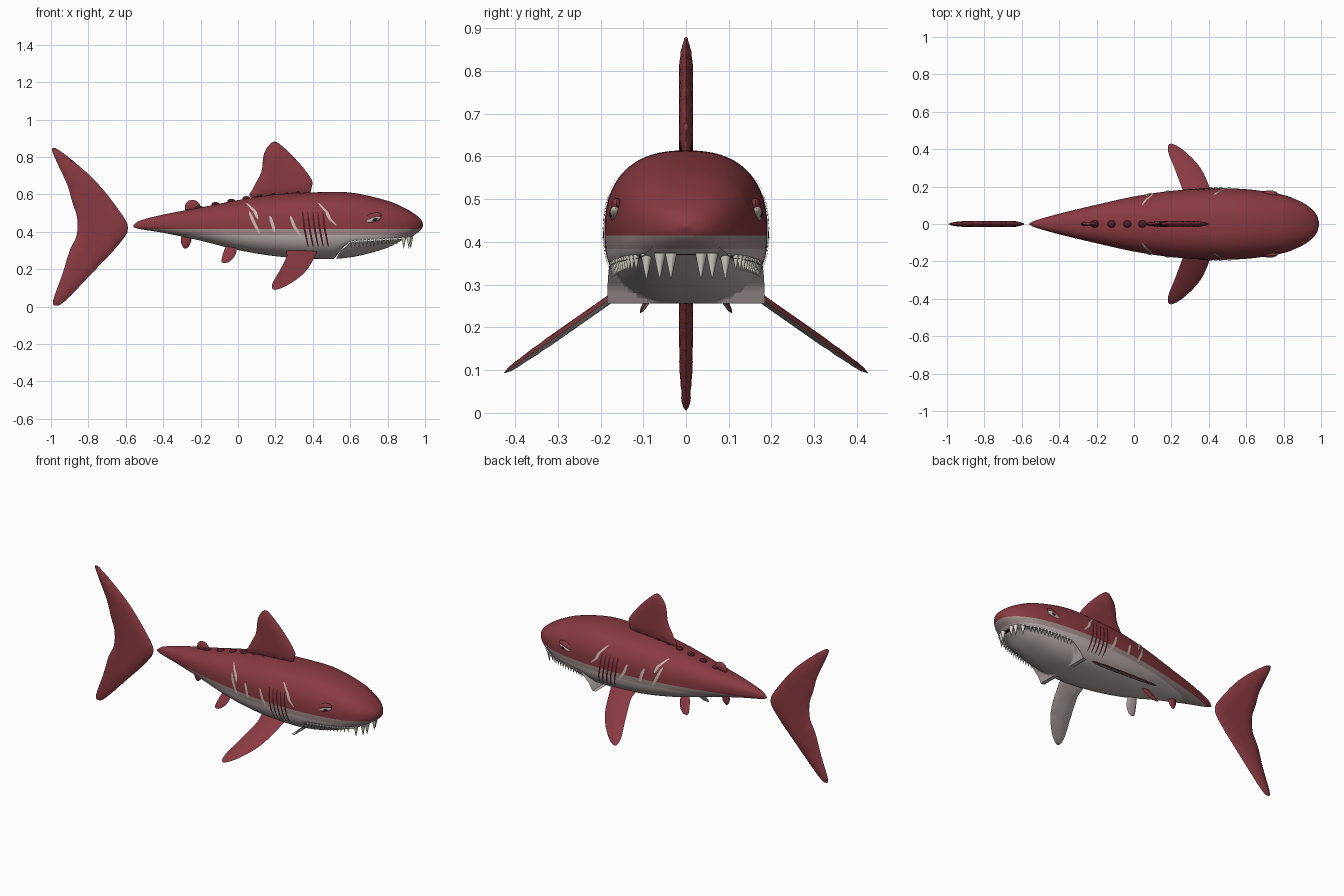
import bpy, bmesh, math
from mathutils import Vector, Matrix
from mathutils.geometry import intersect_point_line

if "Cube" in bpy.data.objects:
    bpy.data.objects.remove(bpy.data.objects["Cube"])


def material(name, r, g, b):
    m = bpy.data.materials.new(name)
    m.use_nodes = True
    m.diffuse_color = (r, g, b, 1)
    m.node_tree.nodes["Principled BSDF"].inputs["Base Color"].default_value = (r, g, b, 1)
    return m


RED = material("skin red", .25, .042, .054)
BAND = material("flank pink grey", .36, .27, .26)
BELLY = material("belly pale grey", .52, .45, .44)
DARK = material("dark red", .08, .012, .018)
TOOTH = material("tooth ivory", .74, .71, .64)
SCAR = material("scar pale", .58, .48, .44)
BLACK = material("pupil black", .02, .015, .015)


def finish(name, bm, mats, angle=40):
    bmesh.ops.recalc_face_normals(bm, faces=bm.faces)
    me = bpy.data.meshes.new(name)
    bm.to_mesh(me)
    bm.free()
    for m in mats:
        me.materials.append(m)
    me.shade_smooth()
    me.set_sharp_from_angle(angle=math.radians(angle))
    ob = bpy.data.objects.new(name, me)
    bpy.context.collection.objects.link(ob)
    return ob


# Body stations: x, top z, bottom z, half width
ROWS = [(-.56, .435, .425, .004), (-.53, .458, .416, .018), (-.4, .492, .395, .055),
        (-.2, .53, .353, .103), (0, .57, .303, .147), (.2, .6, .27, .177),
        (.4, .611, .256, .19), (.6, .61, .263, .186), (.8, .566, .31, .155),
        (.9, .523, .357, .115), (.95, .492, .388, .08), (.98, .464, .413, .042),
        (.99, .44, .434, .004)]
POWER = 2.45


def station(x):
    i = max(k for k in range(len(ROWS) - 1) if k == 0 or ROWS[k][0] <= x)
    a, b = ROWS[i], ROWS[i + 1]
    p, q = ROWS[max(i - 1, 0)], ROWS[min(i + 2, len(ROWS) - 1)]
    h = b[0] - a[0]
    t = min(1, max(0, (x - a[0]) / h))
    out = []
    for c in (1, 2, 3):
        m0 = (b[c] - p[c]) / (b[0] - p[0]) * h
        m1 = (q[c] - a[c]) / (q[0] - a[0]) * h
        out.append((2*t**3 - 3*t*t + 1) * a[c] + (t**3 - 2*t*t + t) * m0
                   + (3*t*t - 2*t**3) * b[c] + (t**3 - t*t) * m1)
    return out


def middle(top, bottom):
    return bottom + .46 * (top - bottom)


def flank(x, z):
    """Half width of the body at x and z."""
    top, bottom, w = station(x)
    mid = middle(top, bottom)
    d = abs(z - mid) / (top - mid if z > mid else mid - bottom)
    return w * max(0, 1 - d ** POWER) ** (1 / POWER)


def mouth(x):
    pts = [(.5, .22), (.545, .3), (.6, .35), (.9, .37), (1, .37)]
    if x < .5:
        return .22
    for (x0, z0), (x1, z1) in zip(pts, pts[1:]):
        if x <= x1:
            return z0 + (z1 - z0) * (x - x0) / (x1 - x0)
    return .37


def hull(start, count, place, seg=72):
    bm = bmesh.new()
    rings = []
    for i in range(count):
        x = start + (.99 - start) * (1 - math.cos(math.pi * i / (count - 1))) / 2
        top, bottom, w = station(x)
        mid = middle(top, bottom)
        ring = []
        for k in range(seg):
            a = math.tau * k / seg
            c, s = math.cos(a), math.sin(a)
            y = math.copysign(abs(c) ** (2 / POWER), c) * w
            z = mid + math.copysign(abs(s) ** (2 / POWER), s) * (top - mid if s > 0 else mid - bottom)
            ring.append(bm.verts.new(place(x, y, z, bottom)))
        rings.append(ring)
    for a, b in zip(rings, rings[1:]):
        for k in range(seg):
            n = (k + 1) % seg
            bm.faces.new((a[k], a[n], b[n], b[k]))
    bm.faces.new(rings[0])
    bm.faces.new(rings[-1])
    return bm


# Body with the flat mouth roof and cut colour bands
bm = hull(-.56, 100, lambda x, y, z, low: (x, y, max(z, mouth(x))))
for level in (.415, .384):
    bmesh.ops.bisect_plane(bm, geom=bm.verts[:] + bm.edges[:] + bm.faces[:],
                           plane_co=(0, 0, level), plane_no=(0, 0, 1))
for f in bm.faces:
    c = f.calc_center_median()
    f.material_index = 0 if c.z > .415 else 1 if c.z > .384 else 2
    if c.x > .56 and abs(c.z - mouth(c.x)) < .001:
        f.material_index = 3
finish("body", bm, [RED, BAND, BELLY, DARK])


# Lower jaw, set back slightly below the mouth
def jaw_point(x, y, z, low):
    px = .5 + (x - .5) * .95
    return px, y * .97, min(z, max(mouth(px) - .006, low))


finish("lower_jaw", hull(.5, 50, jaw_point), [BELLY])


# Fins: smoothed outline, lens-shaped thickness
def smooth_loop(pts, n=4):
    out = []
    for i in range(len(pts)):
        p, a, b, q = (Vector(pts[(i + k) % len(pts)]) for k in (-1, 0, 1, 2))
        for k in range(n):
            t = k / n
            out.append(a + (b - p) * t / 2 + (2*p - 5*a + 4*b - q) * t*t / 2
                       + (3*a - p - 3*b + q) * t**3 / 2)
    return out


def fin(name, pts, thick, place, mats, soft=.05, step=.03):
    loop = smooth_loop(pts)
    bm = bmesh.new()
    bm.faces.new([bm.verts.new((p.x, p.y, 0)) for p in loop])
    bmesh.ops.triangulate(bm, faces=bm.faces[:])
    for axis in (0, 1):
        lo, hi = min(p[axis] for p in loop), max(p[axis] for p in loop)
        normal = (1, 0, 0) if axis == 0 else (0, 1, 0)
        for k in range(1, int((hi - lo) / step) + 1):
            bmesh.ops.bisect_plane(bm, geom=bm.verts[:] + bm.edges[:] + bm.faces[:],
                                   plane_co=Vector(normal) * (lo + k * step), plane_no=normal)
    bmesh.ops.triangulate(bm, faces=bm.faces[:])

    def depth(v):
        best = 9
        for a, b in zip(loop, loop[1:] + loop[:1]):
            q, t = intersect_point_line(v.co.xy, a, b)
            q = a.lerp(b, min(1, max(0, t)))
            best = min(best, (v.co.xy - q.xy).length)
        return 0 if best < .0005 else thick * math.sqrt(min(1, best / soft))

    flat = [(v.co.copy(), depth(v)) for v in bm.verts]
    bm.verts.index_update()
    tris = [[v.index for v in f.verts] for f in bm.faces]
    bm.free()
    bm = bmesh.new()
    for side in (1, -1):
        vs = [bm.verts.new(place(c.x, c.y, side * h)) for c, h in flat]
        for t in tris:
            f = bm.faces.new([vs[i] for i in t])
            f.material_index = 0 if side > 0 else len(mats) - 1
    bmesh.ops.remove_doubles(bm, verts=bm.verts, dist=.0002)
    finish(name, bm, mats, 60)


def upright(a, b, h):
    return a, h, b


fin("dorsal_fin", [(.08, .58), (.085, .64), (.125, .72), (.14, .82), (.185, .88), (.235, .86),
                   (.33, .765), (.39, .685), (.395, .645), (.35, .59)], .016, upright, [RED])
fin("tail_fin", [(-.588, .42), (-.64, .52), (-.77, .68), (-.94, .825), (-.995, .845), (-.965, .765),
                 (-.912, .65), (-.885, .555), (-.86, .475), (-.863, .38), (-.9, .3), (-.94, .17),
                 (-.988, .035), (-.975, .006), (-.925, .03), (-.77, .19), (-.64, .33)],
    .016, upright, [RED])
fin("rear_dorsal_fin", [(-.275, .51), (-.28, .55), (-.25, .57), (-.215, .56), (-.2, .52)],
    .012, upright, [RED], .02, .015)
fin("anal_fin", [(-.305, .345), (-.295, .385), (-.25, .38), (-.258, .33), (-.285, .31)],
    .01, upright, [RED], .02, .015)
for label, s in (("left", 1), ("right", -1)):
    fin(label + "_pectoral_fin",
        [(.27, .12), (.26, .18), (.22, .29), (.182, .39), (.197, .43), (.27, .39), (.355, .3),
         (.405, .19), (.41, .12)], .01,
        lambda a, b, h: (a, s * (b + .57 * h), .3 - .7 * (b - .13) + .82 * h), [RED, BELLY])
    fin(label + "_pelvic_fin",
        [(-.06, -.03), (-.01, -.03), (-.015, .03), (-.05, .072), (-.085, .075), (-.085, .04)], .007,
        lambda a, b, h: (a, s * (.068 + .5 * b + .85 * h), .3 - .85 * b + .5 * h),
        [RED, BELLY], .02, .015)


# Scars and gills: thin ribbons lying on the flanks
def ribbon(name, pts, width, s, mat):
    bm = bmesh.new()
    path = [Vector(a).lerp(Vector(b), k / 8) for a, b in zip(pts, pts[1:]) for k in range(8)]
    path.append(Vector(pts[-1]))
    rows = []
    for i, p in enumerate(path):
        w = width * (.25 + .75 * math.sin(math.pi * i / (len(path) - 1)) ** .5) / 2
        rows.append([bm.verts.new((x, s * (flank(x, p.y) + .004), p.y)) for x in (p.x - w, p.x + w)])
    for a, b in zip(rows, rows[1:]):
        bm.faces.new((a[0], a[1], b[1], b[0]))
    finish(name, bm, [mat])


def ball(name, loc, size, mat, turn=0):
    bm = bmesh.new()
    m = Matrix.Translation(loc) @ Matrix.Rotation(turn, 4, "Y") @ Matrix.Diagonal((*size, 1))
    bmesh.ops.create_uvsphere(bm, u_segments=20, v_segments=12, radius=1, matrix=m)
    finish(name, bm, [mat])


SCARS = [[(.045, .555), (.09, .51), (.105, .47)], [(.06, .51), (.085, .45), (.115, .39)],
         [(.17, .485), (.185, .44), (.195, .4)], [(.28, .485), (.3, .43), (.335, .375)],
         [(.43, .555), (.475, .505), (.49, .47), (.525, .435)]]
for label, s in (("left", 1), ("right", -1)):
    for pts in SCARS:
        ribbon(label + "_scar", pts, .018, s, SCAR)
    for i in range(5):
        x = .345 + .027 * i
        ribbon(label + "_gill", [(x, .51), (x + .01, .42), (x + .03, .32)], .011, s, DARK)
    # Eyes under a heavy lid
    y = flank(.72, .47)
    ball(label + "_eyelid", (.715, s * (y - .006), .478), (.055, .014, .02), RED, -.3)
    ball(label + "_eye", (.722, s * (y - .003), .466), (.045, .014, .015), SCAR, -.3)
    ball(label + "_pupil", (.73, s * (y + .007), .466), (.016, .005, .008), BLACK, -.3)

# Spine bumps
for i, x in enumerate((-.21, -.12, -.035, .045, .115, .19, .26, .32)):
    r = .022 if i < 4 else .016
    ball("spine_bump", (x, 0, station(x)[0]), (r, r * .9, .013), DARK)

# Teeth along the upper lip, large at the front
lip = [Vector((x, flank(x, mouth(x)), mouth(x)))
       for x in (.92 - .32 * k / 600 for k in range(601))]
lip = [p for p in lip if p.y > .003]
travelled, goal, count = lip[0].y, .022, 0
for a, b in zip(lip, lip[1:]):
    travelled += (b - a).length
    if travelled < goal:
        continue
    big = count < 3
    length, radius = (.062, .014) if big else (.037, .008)
    goal += .042 if big else .021
    count += 1
    for s in (1, -1):
        bm = bmesh.new()
        m = (Matrix.Translation((b.x + (.004 if big else 0), s * b.y * .985, b.z + .004 - length / 2))
             @ Matrix.Rotation(math.pi, 4, "X"))
        bmesh.ops.create_cone(bm, cap_ends=True, segments=10, radius1=radius, radius2=.0008,
                              depth=length, matrix=m)
        finish("tooth", bm, [TOOTH])
